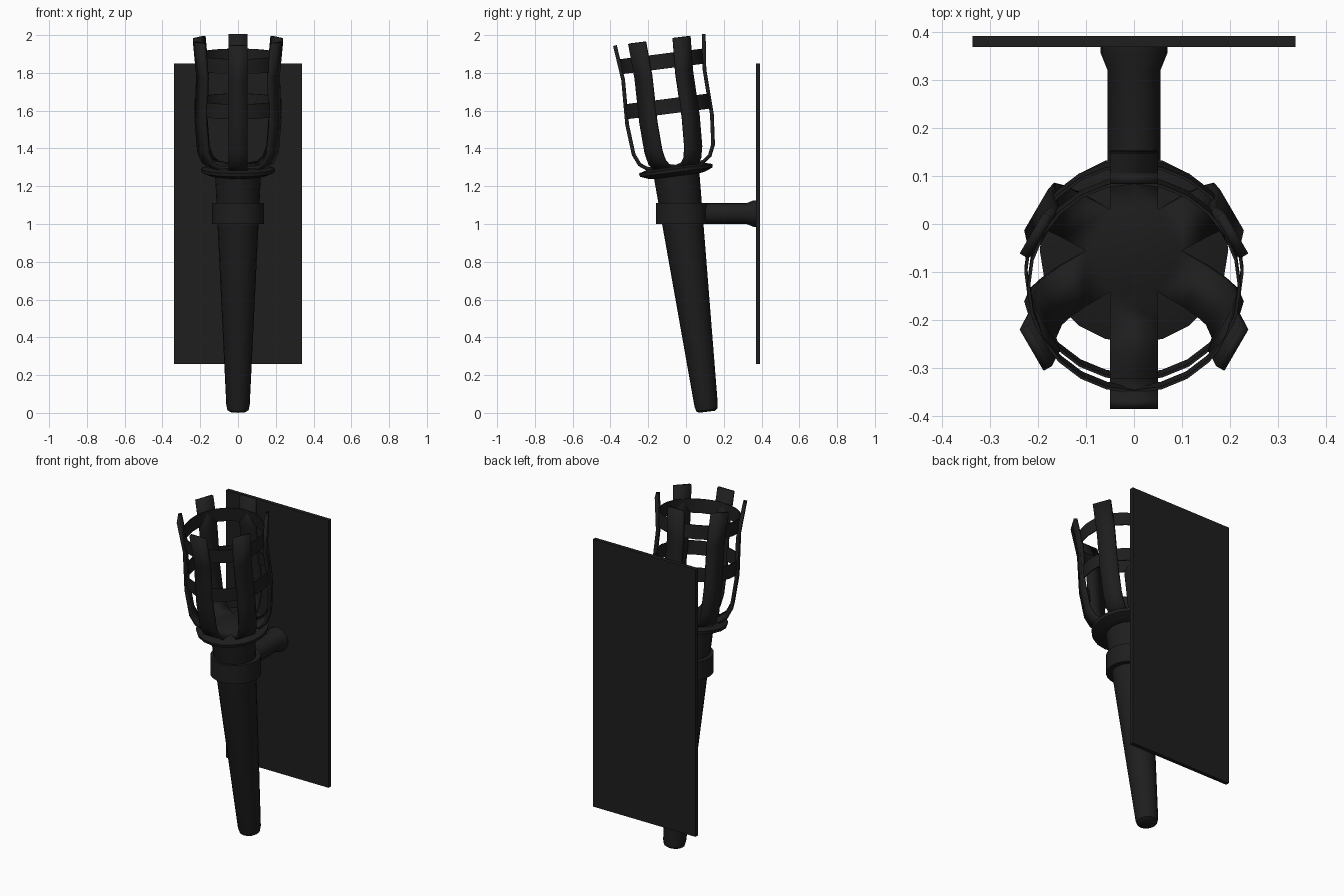
import bpy, bmesh, math
from mathutils import Matrix, Vector

if "Cube" in bpy.data.objects:
    bpy.data.objects.remove(bpy.data.objects["Cube"])

dark = bpy.data.materials.new("dark_iron")
dark.diffuse_color = (0.013, 0.013, 0.013, 1)
dark.use_nodes = True
dark.node_tree.nodes["Principled BSDF"].inputs["Base Color"].default_value = dark.diffuse_color

# Torch frame: local z runs up the leaning torch axis
TILT = Matrix.Translation((0, 0.111, 0.006)) @ Matrix.Rotation(math.radians(7.3), 4, 'X')


def finish(name, bm, matrix, smooth=True):
    bmesh.ops.recalc_face_normals(bm, faces=bm.faces)
    me = bpy.data.meshes.new(name)
    bm.to_mesh(me)
    bm.free()
    ob = bpy.data.objects.new(name, me)
    bpy.context.collection.objects.link(ob)
    me.materials.append(dark)
    ob.matrix_world = matrix
    if smooth:
        bpy.ops.object.select_all(action='DESELECT')
        bpy.context.view_layer.objects.active = ob
        ob.select_set(True)
        bpy.ops.object.shade_smooth_by_angle(angle=math.radians(35))
    return ob


def lathe(name, profile, matrix, sides=20, closed=False):
    """Revolve (radius, height) points; caps the ends unless the profile is a loop."""
    bm = bmesh.new()
    rings = []
    for r, z in profile:
        rings.append([bm.verts.new((r * math.cos(2 * math.pi * i / sides),
                                    r * math.sin(2 * math.pi * i / sides), z))
                      for i in range(sides)])
    pairs = list(zip(rings, rings[1:]))
    if closed:
        pairs.append((rings[-1], rings[0]))
    for a, b in pairs:
        for i in range(sides):
            j = (i + 1) % sides
            bm.faces.new((a[i], a[j], b[j], b[i]))
    if not closed:
        bm.faces.new(rings[0])
        bm.faces.new(rings[-1])
    return finish(name, bm, matrix)


# Tapered handle with rounded foot
lathe("handle", [(0.042, 0), (0.056, 0.009), (0.062, 0.035), (0.122, 1.28)], TILT)

# Collar disc below the basket
lathe("collar", [(0.12, 1.258), (0.15, 1.262), (0.194, 1.279), (0.197, 1.297),
                 (0.15, 1.31)], TILT)

# Basket: hexagonal base and six bent straps
path = [(0.0866, 1.308), (0.15, 1.316), (0.187, 1.343), (0.212, 1.40),
        (0.226, 1.56), (0.217, 1.80), (0.237, 1.985)]
bm = bmesh.new()
for k in range(6):
    rot = Matrix.Rotation(math.radians(30 + 60 * k), 3, 'Z')
    rows = [[bm.verts.new(rot @ Vector((r, w, z))) for w in (-0.05, 0.05)] for r, z in path]
    for a, b in zip(rows, rows[1:]):
        bm.faces.new((a[0], b[0], b[1], a[1]))
bmesh.ops.remove_doubles(bm, verts=bm.verts, dist=0.001)
hexagon = [v for v in bm.verts if v.co.xy.length < 0.105]
hexagon.sort(key=lambda v: math.atan2(v.co.y, v.co.x))
bm.faces.new(hexagon)
basket = finish("basket_straps", bm, TILT)
mod = basket.modifiers.new("thickness", 'SOLIDIFY')
mod.thickness = 0.02
mod.offset = 0

# Thin hoops around the basket
for name, r, z in (("lower_hoop", 0.229, 1.63), ("upper_hoop", 0.223, 1.87)):
    lathe(name, [(r, z - 0.04), (r, z + 0.04), (r - 0.006, z + 0.04), (r - 0.006, z - 0.04)],
          TILT, sides=24, closed=True)

# Upright clamp ring around the handle
lathe("clamp_ring", [(0.137, 1.0), (0.137, 1.11)], Matrix.Translation((0, -0.022, 0)), sides=24)

# Flared arm reaching back to the wall plate
lathe("wall_arm", [(0.055, 0.05), (0.055, 0.32), (0.070, 0.358), (0.070, 0.375)],
      Matrix.Translation((0, 0, 1.055)) @ Matrix.Rotation(math.radians(-90), 4, 'X'))

# Wall plate
bm = bmesh.new()
bmesh.ops.create_cube(bm, size=1, matrix=Matrix.Diagonal((0.675, 0.023, 1.59, 1)))
finish("wall_plate", bm, Matrix.Translation((0, 0.3815, 1.055)), smooth=False)
